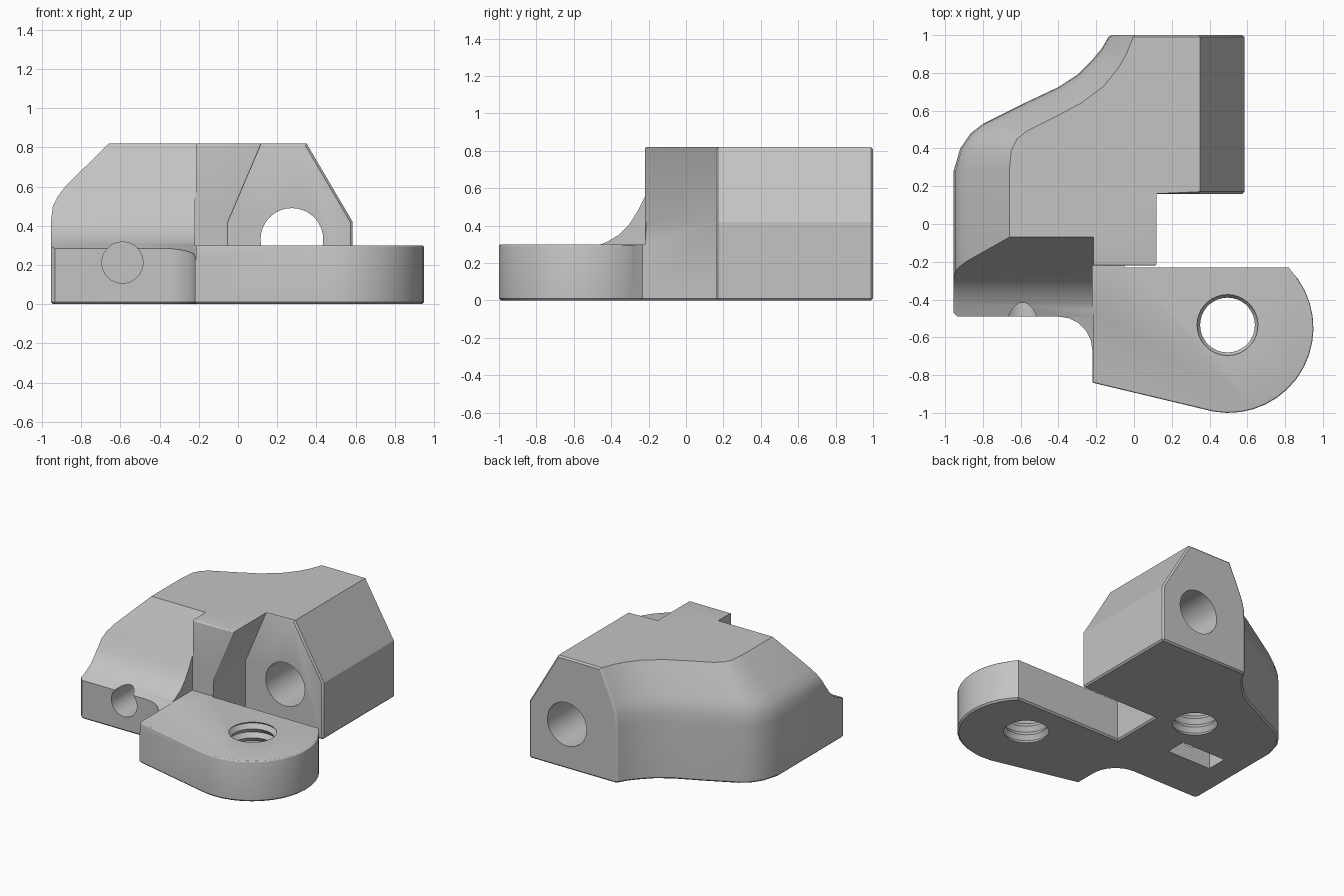
import bpy, bmesh
from math import sin, cos, radians, pi

if "Cube" in bpy.data.objects:
    bpy.data.objects.remove(bpy.data.objects["Cube"], do_unlink=True)

grey = bpy.data.materials.new("plain grey")
grey.use_nodes = True
GREY = (0.55, 0.55, 0.55, 1)
grey.diffuse_color = GREY
for n in grey.node_tree.nodes:
    if n.type == 'BSDF_PRINCIPLED':
        n.inputs["Base Color"].default_value = GREY


def loft(name, rings):
    """Closed solid through rings with equal point counts."""
    bm = bmesh.new()
    loops = [[bm.verts.new(p) for p in ring] for ring in rings]
    count = len(loops[0])
    for a, b in zip(loops, loops[1:]):
        for i in range(count):
            j = (i + 1) % count
            bm.faces.new((a[i], a[j], b[j], b[i]))
    bm.faces.new(loops[0][::-1])
    bm.faces.new(loops[-1])
    bmesh.ops.recalc_face_normals(bm, faces=bm.faces)
    mesh = bpy.data.meshes.new(name)
    bm.to_mesh(mesh)
    bm.free()
    ob = bpy.data.objects.new(name, mesh)
    bpy.context.collection.objects.link(ob)
    mesh.materials.append(grey)
    return ob


def box(name, x0, x1, y0, y1, z0, z1):
    base = [(x0, y0), (x1, y0), (x1, y1), (x0, y1)]
    return loft(name, [[(x, y, z) for x, y in base] for z in (z0, z1)])


def circle(r, n=36):
    return [(r * cos(2 * pi * i / n), r * sin(2 * pi * i / n)) for i in range(n)]


def bore_y(name, x, z, r, y0, y1):
    return loft(name, [[(x + a, y, z + b) for a, b in circle(r)] for y in (y0, y1)])


def threaded_bore(name, x, y, top):
    """Upright bore with ridged walls."""
    rings, z, k = [], -0.04, 0
    while z < top:
        r = 0.145 if k % 2 else 0.168
        rings.append([(x + a, y + b, z) for a, b in circle(r)])
        z += 0.033
        k += 1
    return loft(name, rings)


def cut(ob, cutter):
    cutter.hide_render = True
    mod = ob.modifiers.new("cut", 'BOOLEAN')
    mod.operation, mod.solver, mod.object = 'DIFFERENCE', 'EXACT', cutter
    bpy.ops.object.select_all(action='DESELECT')
    bpy.context.view_layer.objects.active = ob
    ob.select_set(True)
    bpy.ops.object.modifier_apply(modifier=mod.name)
    bpy.data.objects.remove(cutter, do_unlink=True)


def near(a, b):
    return abs(a - b) < 0.002


def bevel(ob, rule, width, segments):
    """Bevel the sharp edges whose two end points satisfy the rule."""
    bm = bmesh.new()
    bm.from_mesh(ob.data)
    bmesh.ops.remove_doubles(bm, verts=bm.verts, dist=0.0002)
    bmesh.ops.dissolve_limit(bm, angle_limit=0.01, verts=bm.verts, edges=bm.edges)
    edges = [e for e in bm.edges if len(e.link_faces) == 2
             and e.calc_face_angle(0) > 0.3
             and rule(e.verts[0].co, e.verts[1].co)]
    if edges:
        bmesh.ops.bevel(bm, geom=edges, offset=width, offset_type='OFFSET',
                        segments=segments, profile=0.5, affect='EDGES',
                        clamp_overlap=True)
    bm.to_mesh(ob.data)
    bm.free()


# Curved left flank: foot line and the matching top line
foot = [(-.13, 1), (-.17, .93), (-.22, .87), (-.30, .79), (-.40, .725), (-.58, .64),
        (-.80, .53), (-.865, .48), (-.92, .40), (-.955, .28), (-.955, -.47)]
crest = [(0, 1), (-.04, .90), (-.08, .83), (-.16, .73), (-.28, .64), (-.43, .56),
         (-.57, .49), (-.62, .45), (-.65, .39), (-.66, .28), (-.66, -.47)]


def outline(z, t):
    s = max(0, (z - 0.42) / 0.40)
    left = [(a + (c - a) * t, b + (d - b) * t) for (a, b), (c, d) in zip(foot, crest)]
    left.append((left[-1][0] + 0.02, -.49))
    fillet = [(-.22 - .18 * (1 - sin(radians(a))), -.67 + .18 * cos(radians(a)))
              for a in range(0, 91, 18)]
    arc = [(.5 + .45 * cos(radians(a)), -.55 + .45 * sin(radians(a)))
           for a in range(-100, 46, 9)]
    tongue = [(-.22, -.84)] + arc + [(.82, -.23)]
    inner = -.05 + .17 * s
    outer = .585 - .235 * s
    right = [(inner, -.23), (inner, .16), (outer, .16), (outer, 1)]
    return [(x, y, z) for x, y in left + fillet + tongue + right]


# Whole body, then shaped down with cutters
levels = [(0, 0), (.42, 0), (.50, .035), (.55, .12), (.60, .25), (.82, 1)]
body = loft("bracket_body", [outline(z, t) for z, t in levels])


def end_and_foot_edges(p, q):
    if near(p.z, 0) and near(q.z, 0):
        return True
    if near(p.y, 1) and near(q.y, 1):
        return True
    return near(p.y, .16) and near(q.y, .16) and max(p.x, q.x) > .13


bevel(body, end_and_foot_edges, 0.02, 1)

# Low tongue and sloped front left
cut(body, box("tongue_clearance", -.22, 1.2, -1.2, -.22, .30, 1))
slope = [(-.07, 1), (-.07, .82), (-.22, .555), (-.26, .475), (-.305, .405), (-.36, .35),
         (-.42, .315), (-.49, .285), (-.70, .24), (-1.2, .20), (-1.2, 1)]
cut(body, loft("slope_clearance", [[(x, y, z) for y, z in slope] for x in (-1.2, -.215)]))

# Rounded tongue rim and rounded front block
bevel(body, lambda p, q: near(p.z, .30) and near(q.z, .30)
      and max(p.y, q.y) < -.24 and max(p.x, q.x) > -.1, 0.025, 3)
bevel(body, lambda p, q: near(p.y, -.22) and near(q.y, -.22)
      and (min(p.z, q.z) > .81 or (min(p.x, q.x) > -.06 and max(p.z, q.z) > .31)),
      0.055, 4)

# Bores and nut slot
cut(body, bore_y("long_bore", .275, .33, .16, .05, 1.2))
cut(body, bore_y("front_bore", -.59, .212, .105, -.7, .2))
cut(body, threaded_bore("tongue_bore", .495, -.535, .42))
cut(body, threaded_bore("under_bore", -.306, .27, .40))
cut(body, box("nut_slot", -.765, -.405, -.125, .03, -.1, .385))

bpy.ops.object.select_all(action='DESELECT')
bpy.context.view_layer.objects.active = body
body.select_set(True)
bpy.ops.object.shade_smooth_by_angle(angle=radians(28))
